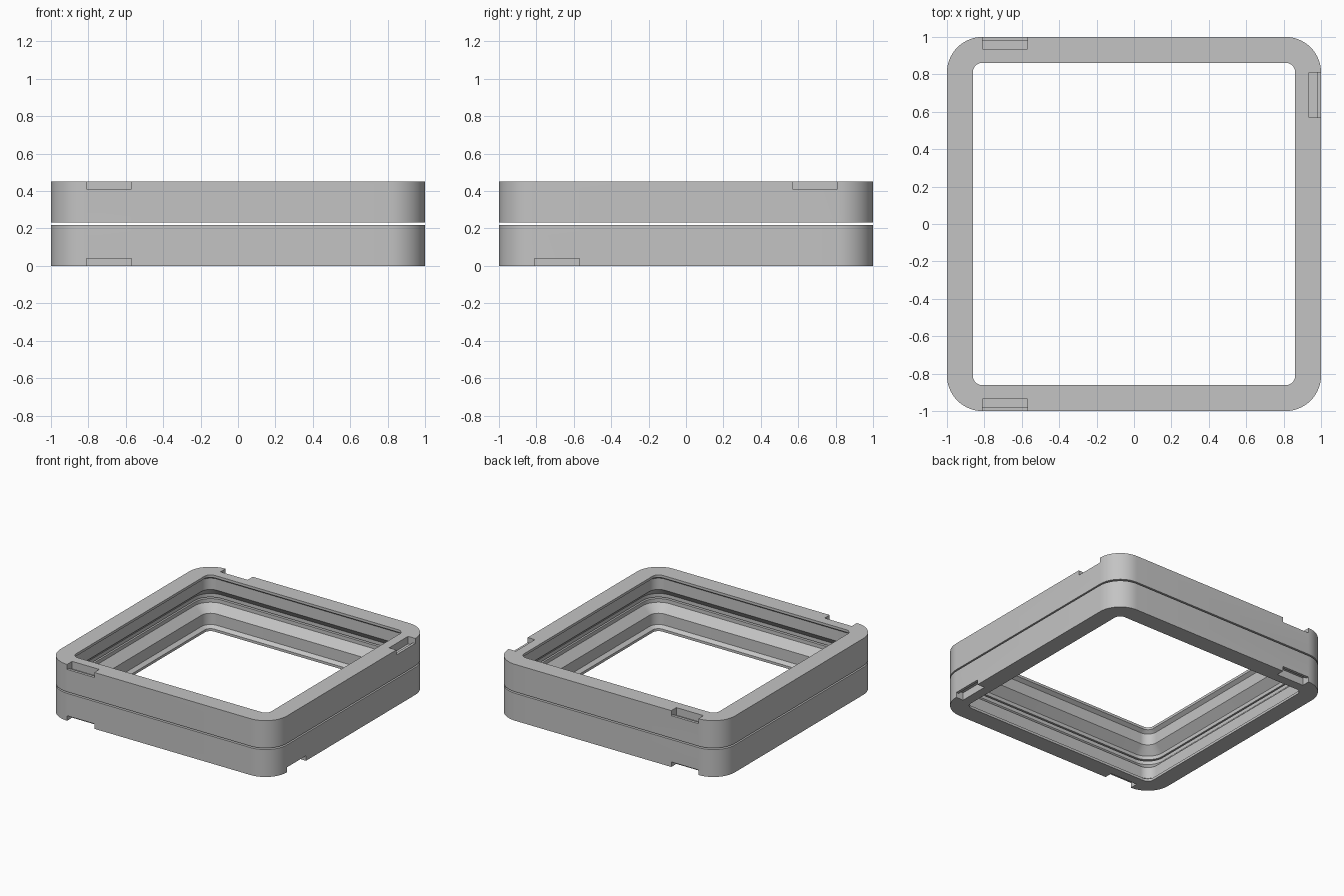
import bpy, bmesh, math
from mathutils import Matrix

if "Cube" in bpy.data.objects:
    bpy.data.objects.remove(bpy.data.objects["Cube"])

HEIGHT = 0.45
SEG = 14        # segments per rounded corner

grey = bpy.data.materials.new("plain grey")
grey.diffuse_color = (0.55, 0.55, 0.55, 1)
grey.use_nodes = True
grey.node_tree.nodes["Principled BSDF"].inputs["Base Color"].default_value = grey.diffuse_color


def rounded_square(half, radius):
    """Outline points of a square with rounded corners."""
    pts = []
    for k in range(4):
        mid = math.radians(45 + 90 * k)
        cx = math.copysign(half - radius, math.cos(mid))
        cy = math.copysign(half - radius, math.sin(mid))
        for i in range(SEG + 1):
            a = math.radians(90 * k + 90 * i / SEG)
            pts.append((cx + radius * math.cos(a), cy + radius * math.sin(a)))
    return pts


def make_object(name, bm):
    bmesh.ops.recalc_face_normals(bm, faces=bm.faces)
    mesh = bpy.data.meshes.new(name)
    bm.to_mesh(mesh)
    bm.free()
    mesh.materials.append(grey)
    obj = bpy.data.objects.new(name, mesh)
    bpy.context.collection.objects.link(obj)
    return obj


def make_ring(name, profile):
    """Sweep a closed (half width, z) section round a rounded square."""
    bm = bmesh.new()
    loops = []
    for half, z in profile:
        outline = rounded_square(half, half - 0.81)
        loops.append([bm.verts.new((x, y, z)) for x, y in outline])
    n = len(loops[0])
    for a, b in zip(loops, loops[1:] + loops[:1]):
        for i in range(n):
            j = (i + 1) % n
            bm.faces.new((a[i], a[j], b[j], b[i]))
    return make_object(name, bm)


def notch_cutter(name, angle, along):
    """Stepped cutter for one clip notch: shallow lip, deeper pocket behind."""
    bm = bmesh.new()
    section = [(1.05, 0.41), (1.05, 0.5), (0.936, 0.5), (0.936, 0.39),
               (0.978, 0.39), (0.978, 0.41)]
    verts = [bm.verts.new((r, along - 0.12, z)) for r, z in section]
    face = bm.faces.new(verts)
    ext = bmesh.ops.extrude_face_region(bm, geom=[face])["geom"]
    bmesh.ops.translate(bm, vec=(0, 0.24, 0),
                        verts=[v for v in ext if isinstance(v, bmesh.types.BMVert)])
    bm.transform(Matrix.Rotation(angle, 4, 'Z'))
    obj = make_object(name, bm)
    obj.hide_render = True
    return obj


# Upper frame: outer wall, flat rim, stepped and flared inside
upper = make_ring("upper_frame", [
    (1.0, 0.231), (1.0, HEIGHT), (0.862, HEIGHT), (0.862, 0.43),
    (0.89, 0.41), (0.89, 0.32), (0.95, 0.26), (0.95, 0.231)])

# Clip notches: right, back, left and front edges
cutters = [notch_cutter("notch_cutter", math.radians(90 * k), s * 0.69)
           for k, s in enumerate((1, 1, -1, -1))]
for c in cutters:
    mod = upper.modifiers.new("notch", 'BOOLEAN')
    mod.operation = 'DIFFERENCE'
    mod.solver = 'EXACT'
    mod.object = c
bpy.context.view_layer.update()
deps = bpy.context.evaluated_depsgraph_get()
cut_mesh = bpy.data.meshes.new_from_object(upper.evaluated_get(deps))
upper.modifiers.clear()
upper.data = cut_mesh
for c in cutters:
    bpy.data.objects.remove(c)

# Lower frame: the same part turned over about the x axis
lower = bpy.data.objects.new("lower_frame", cut_mesh.copy())
bpy.context.collection.objects.link(lower)
lower.data.transform(Matrix.Translation((0, 0, HEIGHT)) @ Matrix.Rotation(math.pi, 4, 'X'))

# Smooth corners, crisp edges
bpy.ops.object.select_all(action='DESELECT')
for obj in (upper, lower):
    obj.select_set(True)
bpy.context.view_layer.objects.active = upper
bpy.ops.object.shade_smooth_by_angle(angle=math.radians(25))
